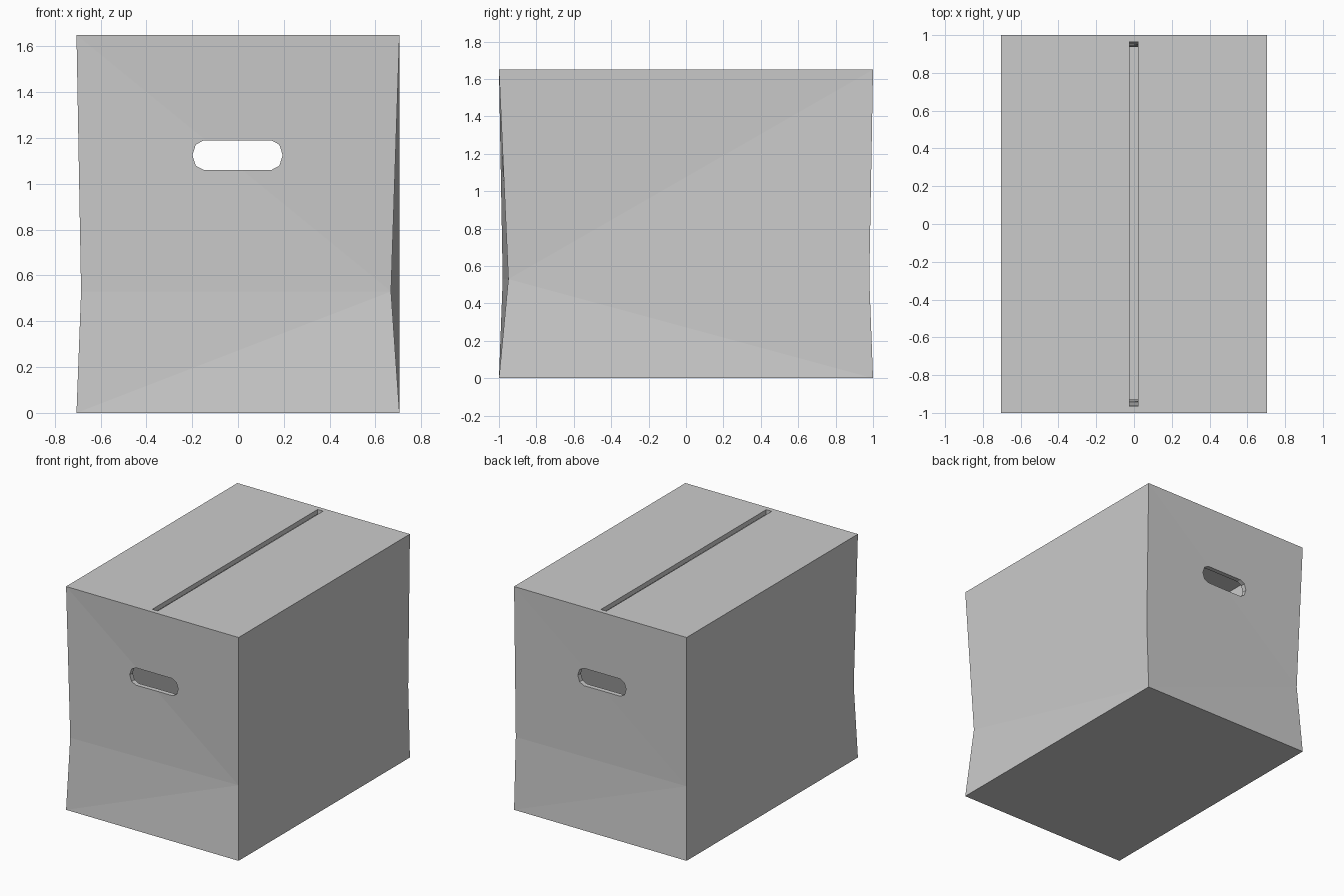
import bpy, bmesh, math

if "Cube" in bpy.data.objects:
    bpy.data.objects.remove(bpy.data.objects["Cube"])

X, Y, H, T = 0.705, 1.0, 1.65, 0.035
DENT_Z = 0.53


def make_object(name, bm):
    bmesh.ops.triangulate(bm, faces=[f for f in bm.faces if len(f.verts) == 4])
    bmesh.ops.recalc_face_normals(bm, faces=bm.faces)
    me = bpy.data.meshes.new(name)
    bm.to_mesh(me)
    bm.free()
    ob = bpy.data.objects.new(name, me)
    bpy.context.collection.objects.link(ob)
    return ob


def loft(name, rings):
    """Closed solid through a stack of matching rings."""
    bm = bmesh.new()
    vs = [[bm.verts.new(p) for p in r] for r in rings]
    n = len(vs[0])
    for a, b in zip(vs, vs[1:]):
        for i in range(n):
            j = (i + 1) % n
            bm.faces.new((a[i], a[j], b[j], b[i]))
    bm.faces.new(vs[0][::-1])
    bm.faces.new(vs[-1])
    return make_object(name, bm)


def dented_box(name, t):
    """Carton volume inset by t, with crumpled corners at DENT_Z."""
    signs = [(-1, -1), (1, -1), (1, 1), (-1, 1)]
    dents = [(0.02, 0.02), (0.037, 0.05), (0.0, 0.02), (0.025, 0.036)]
    rings = []
    for z, k in ((t, t / DENT_Z), (DENT_Z, 1), (H - t, t / (H - DENT_Z))):
        rings.append([(sx * (X - t - k * dx), sy * (Y - t - k * dy), z)
                      for (sx, sy), (dx, dy) in zip(signs, dents)])
    return loft(name, rings)


def cut(target, cutter):
    m = target.modifiers.new("cut", 'BOOLEAN')
    m.operation = 'DIFFERENCE'
    m.solver = 'EXACT'
    m.object = cutter
    cutter.hide_render = True
    bpy.context.view_layer.objects.active = target
    bpy.ops.object.modifier_apply(modifier=m.name)
    bpy.data.objects.remove(cutter)


# hollow carton
box = dented_box("cardboard_box", 0.0)
cut(box, dented_box("inside_cutter", T))

# hand holes through front and back
profile = []
for side in (1, -1):
    for i in range(5):
        a = side * math.radians(-90 + 45 * i) if side == 1 else math.radians(90 + 45 * i)
        profile.append((side * 0.147 + 0.05 * math.cos(a) - 0.002,
                        1.125 + 0.065 * math.sin(a)))
cut(box, loft("hand_hole_cutter", [[(x, y, z) for x, z in profile] for y in (-1.2, 1.2)]))

# gap between the two top flaps
gap = [(-0.025, -0.965), (0.02, -0.965), (0.02, 0.965), (-0.025, 0.965)]
cut(box, loft("flap_gap_cutter", [[(x, y, z) for x, y in gap] for z in (1.55, 1.75)]))
